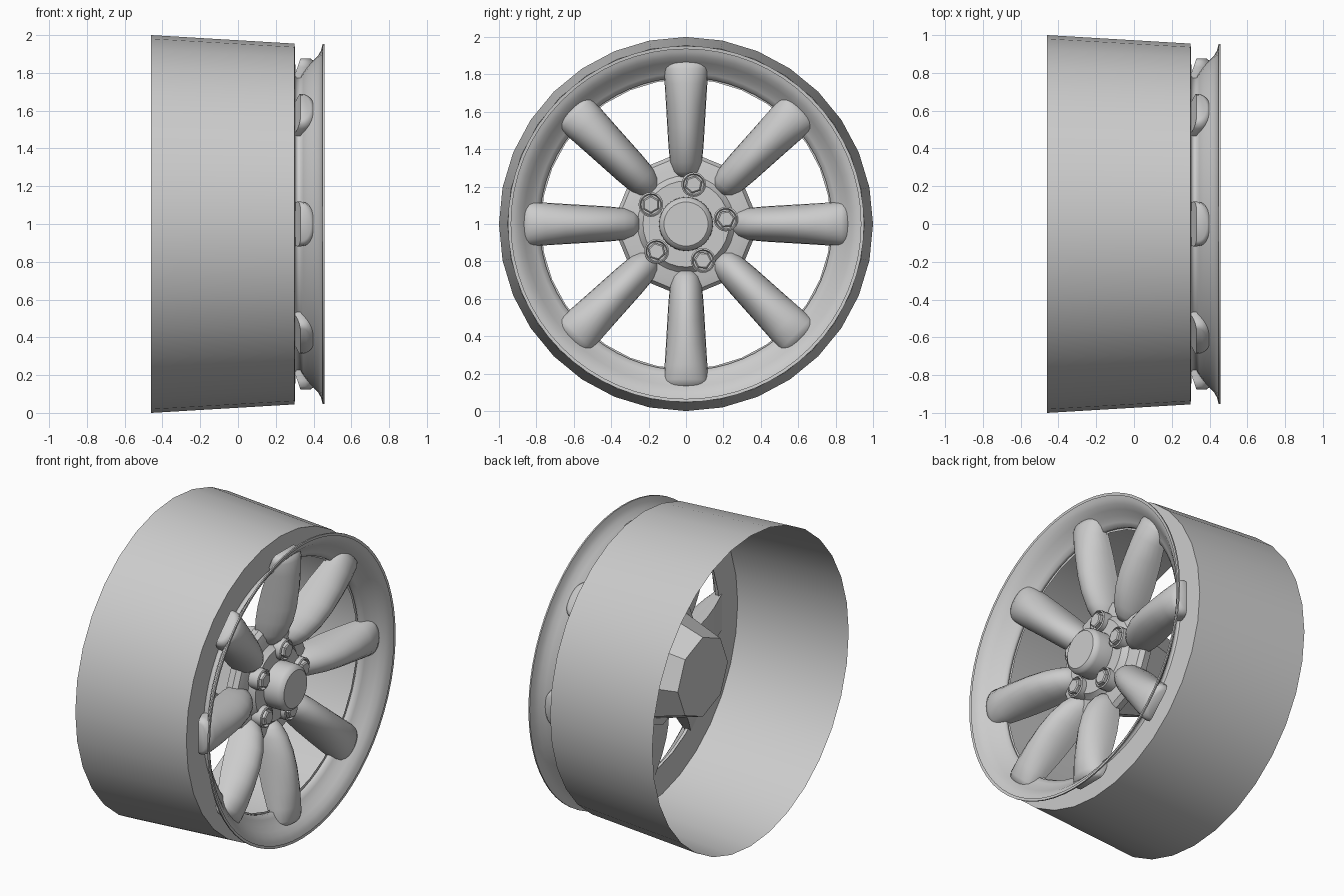
import bpy
import bmesh
import math
from mathutils import Matrix, Vector

cube = bpy.data.objects.get("Cube")
if cube:
    bpy.data.objects.remove(cube, do_unlink=True)

CENTRE = Vector((0, 0, 1))

metal = bpy.data.materials.new("grey_metal")
metal.use_nodes = True
grey = (0.6, 0.6, 0.6, 1)
metal.diffuse_color = grey
metal.node_tree.nodes["Principled BSDF"].inputs["Base Color"].default_value = grey


def make_object(name, bm, angle):
    bmesh.ops.remove_doubles(bm, verts=bm.verts, dist=0.0005)
    bmesh.ops.recalc_face_normals(bm, faces=bm.faces)
    mesh = bpy.data.meshes.new(name)
    bm.to_mesh(mesh)
    bm.free()
    mesh.materials.append(metal)
    obj = bpy.data.objects.new(name, mesh)
    bpy.context.collection.objects.link(obj)
    bpy.ops.object.select_all(action="DESELECT")
    obj.select_set(True)
    bpy.context.view_layer.objects.active = obj
    bpy.ops.object.shade_smooth_by_angle(angle=math.radians(angle))
    return obj


def lathe(name, profile, sides, offset=(0, 0), turn=0.0, angle=35):
    """Spin (x, radius) points around the wheel axis."""
    bm = bmesh.new()
    rings = []
    for x, radius in profile:
        ring = []
        for i in range(sides):
            a = math.tau * i / sides + turn
            point = Vector((x, offset[0] + radius * math.cos(a), offset[1] + radius * math.sin(a)))
            ring.append(bm.verts.new(CENTRE + point))
        rings.append(ring)
    for low, high in zip(rings, rings[1:]):
        for i in range(sides):
            j = (i + 1) % sides
            bm.faces.new((low[i], low[j], high[j], high[i]))
    return make_object(name, bm, angle)


# Open barrel with its flat front shoulder
lathe("barrel", [(-0.46, 1.0), (0.3, 0.955), (0.305, 0.775)], 32)

# Flared front rim and rolled lip
lathe("rim_flare", [(0.305, 0.79), (0.312, 0.782), (0.33, 0.782), (0.345, 0.808),
                    (0.37, 0.84), (0.4, 0.868), (0.425, 0.893), (0.44, 0.92),
                    (0.448, 0.952), (0.457, 0.952), (0.455, 0.935)], 64, angle=60)

# Eight-sided hub, tapering to the back
lathe("hub", [(-0.12, 0), (-0.12, 0.255), (0.16, 0.34), (0.165, 0.385), (0.21, 0.395),
              (0.238, 0.375), (0.25, 0.33), (0.255, 0)], 8)

# Round bolt plate and centre cap
lathe("bolt_plate", [(0.24, 0.27), (0.265, 0.245), (0.285, 0.23), (0.285, 0)], 32)
lathe("centre_cap", [(0.27, 0.145), (0.375, 0.143), (0.395, 0.137), (0.41, 0.118),
                     (0.41, 0)], 32)

# Five wheel nuts, each in a round collar
for n in range(5):
    a = math.radians(7 + 72 * n)
    spot = (0.215 * math.cos(a), 0.215 * math.sin(a))
    lathe("nut_collar_%d" % (n + 1), [(0.24, 0.066), (0.315, 0.066), (0.32, 0.058),
                                      (0.305, 0.052), (0.305, 0)], 20, spot)
    lathe("wheel_nut_%d" % (n + 1), [(0.29, 0.048), (0.328, 0.048), (0.334, 0.04),
                                     (0.334, 0)], 6, spot, a)

# Arched spokes: radius, front x, back x, half width
STATIONS = [(0.25, 0.265, 0.21, 0.04), (0.28, 0.3, 0.19, 0.07), (0.33, 0.34, 0.18, 0.085),
            (0.42, 0.382, 0.19, 0.094), (0.52, 0.408, 0.21, 0.1), (0.64, 0.422, 0.245, 0.107),
            (0.75, 0.425, 0.285, 0.114), (0.83, 0.418, 0.315, 0.118), (0.86, 0.405, 0.325, 0.112),
            (0.875, 0.385, 0.33, 0.09)]
ARC = 12


def spoke(name, turn):
    bm = bmesh.new()
    spin = Matrix.Rotation(turn, 3, "X")
    rings = []
    for radius, front, back, half in STATIONS:
        # Domed front on a flat back
        shoulder = back + (front - back) * 0.2
        section = [(half, back)]
        for i in range(ARC + 1):
            a = math.pi * i / ARC
            section.append((half * math.cos(a), shoulder + (front - shoulder) * math.sin(a)))
        section.append((-half, back))
        rings.append([bm.verts.new(CENTRE + spin @ Vector((x, side, radius)))
                      for side, x in section])
    count = len(rings[0])
    for low, high in zip(rings, rings[1:]):
        for i in range(count):
            j = (i + 1) % count
            bm.faces.new((low[i], low[j], high[j], high[i]))
    bm.faces.new(rings[0])
    bm.faces.new(rings[-1])
    make_object(name, bm, 50)


for n in range(8):
    spoke("spoke_%d" % (n + 1), math.tau * n / 8)
